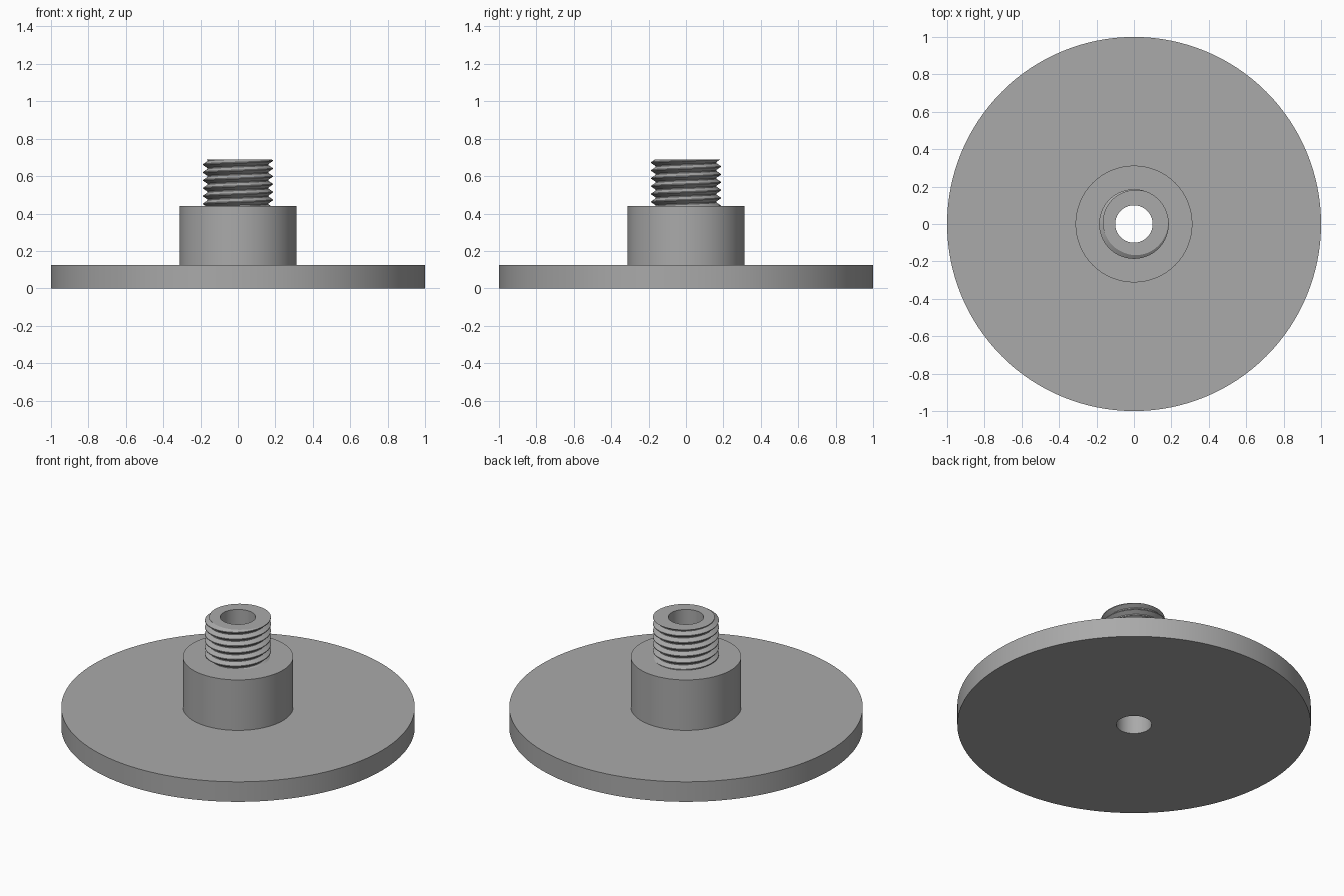
import bpy, bmesh
from math import cos, sin, tau, radians

cube = bpy.data.objects.get("Cube")
if cube:
    bpy.data.objects.remove(cube, do_unlink=True)

SEGMENTS = 128
BORE = 0.1
FLANGE_R, FLANGE_TOP = 1.0, 0.125
HUB_R, HUB_TOP = 0.312, 0.44
CREST_R, ROOT_R, TOP = 0.186, 0.162, 0.688
PITCH, PHASE = 0.042, 0.125     # phase: turn at which the crest meets the top

grey = bpy.data.materials.new("grey metal")
grey.use_nodes = True
colour = (0.4, 0.4, 0.4, 1)
grey.diffuse_color = colour
grey.node_tree.nodes["Principled BSDF"].inputs["Base Color"].default_value = colour


def sweep(name, profile):
    """Turn a profile about z; profile(turn) gives (radius, height) points."""
    bm = bmesh.new()
    columns = []
    for j in range(SEGMENTS + 1):
        t = j / SEGMENTS
        columns.append([bm.verts.new((r * cos(t * tau), r * sin(t * tau), z))
                        for r, z in profile(t)])
    for a, b in zip(columns, columns[1:]):
        for i in range(len(a) - 1):
            bm.faces.new((a[i], b[i], b[i + 1], a[i + 1]))
    bmesh.ops.remove_doubles(bm, verts=bm.verts, dist=1e-5)
    bmesh.ops.dissolve_degenerate(bm, edges=bm.edges, dist=1e-5)
    mesh = bpy.data.meshes.new(name)
    bm.to_mesh(mesh)
    bm.free()
    mesh.materials.append(grey)
    obj = bpy.data.objects.new(name, mesh)
    bpy.context.collection.objects.link(obj)
    bpy.ops.object.select_all(action="DESELECT")
    obj.select_set(True)
    bpy.context.view_layer.objects.active = obj
    bpy.ops.object.shade_smooth_by_angle(angle=radians(25))


# Flange, hub and through bore
def body_profile(turn):
    return [(BORE, TOP), (BORE, 0), (FLANGE_R, 0), (FLANGE_R, FLANGE_TOP),
            (HUB_R, FLANGE_TOP), (HUB_R, HUB_TOP), (ROOT_R - 0.01, HUB_TOP)]


# Thread outline: narrow flats at crest and root, joined by sloped flanks
CREST_FLAT, ROOT_FLAT = 0.06, 0.44


def thread_radius(z, turn):
    d = ((z - TOP) / PITCH - turn + PHASE) % 1
    d = min(d, 1 - d)
    k = min(max((d - CREST_FLAT) / (ROOT_FLAT - CREST_FLAT), 0), 1)
    return CREST_R + (ROOT_R - CREST_R) * k


def thread_profile(turn):
    points = []
    for k in range(-9, 3):
        for f in (-ROOT_FLAT, -CREST_FLAT, CREST_FLAT, ROOT_FLAT):
            z = TOP + PITCH * (k + f + turn - PHASE)
            z = min(max(z, HUB_TOP), TOP)
            points.append((thread_radius(z, turn), z))
    return points + [(BORE, TOP)]


sweep("flanged_hub", body_profile)
sweep("threaded_stud", thread_profile)
